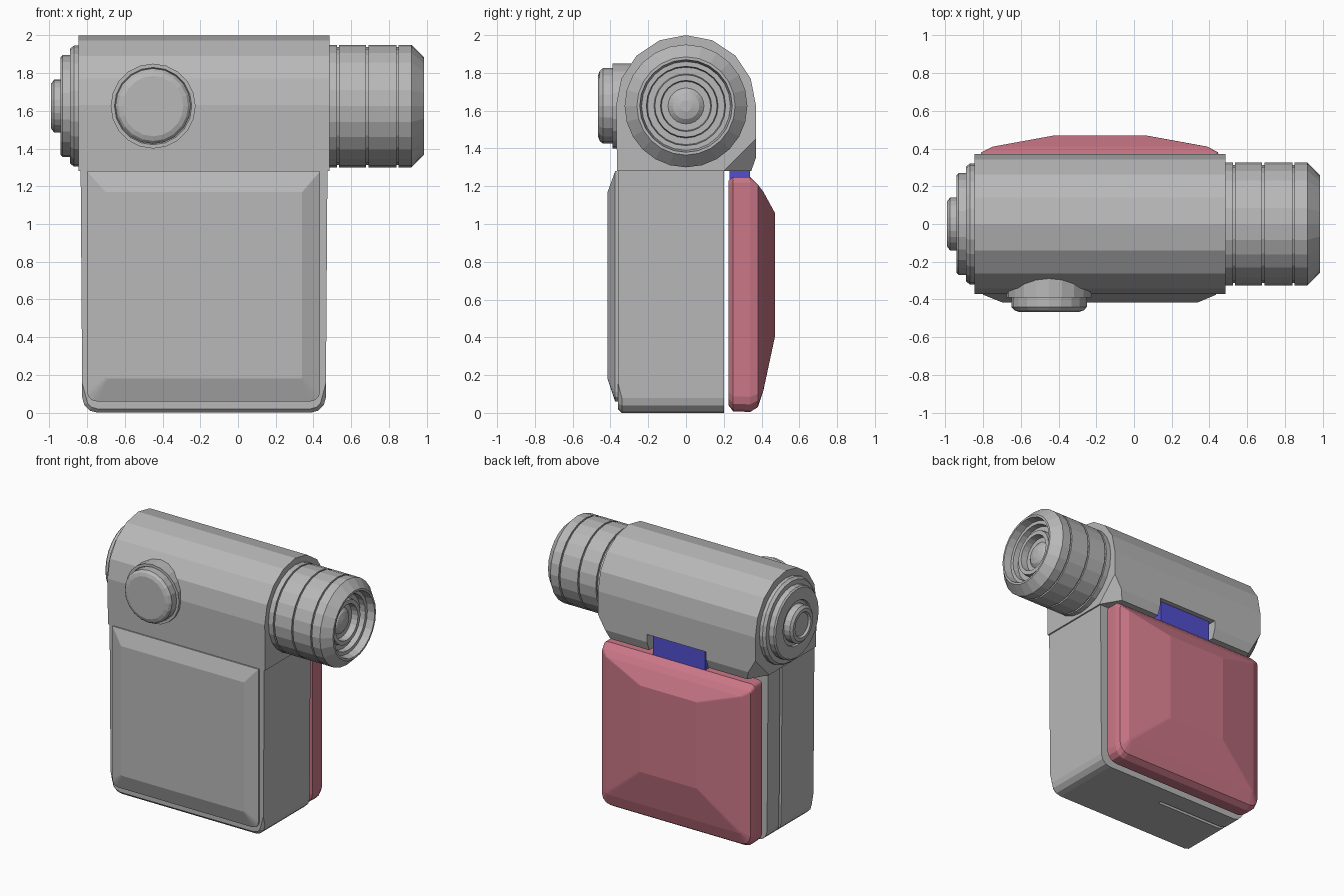
import bpy, bmesh, math
from mathutils import Vector, Matrix

if "Cube" in bpy.data.objects:
    bpy.data.objects.remove(bpy.data.objects["Cube"])


def material(name, rgb):
    m = bpy.data.materials.new(name)
    m.diffuse_color = (*rgb, 1)
    m.use_nodes = True
    m.node_tree.nodes["Principled BSDF"].inputs["Base Color"].default_value = m.diffuse_color
    return m


GREY = material("body grey", (0.48, 0.48, 0.48))
PINK = material("screen pink", (0.60, 0.185, 0.245))
BLUE = material("hinge blue", (0.085, 0.08, 0.62))
AXIS_Z = 1.625
MID_X = -0.18


def finish(bm, name, mat):
    bmesh.ops.recalc_face_normals(bm, faces=bm.faces)
    me = bpy.data.meshes.new(name)
    bm.to_mesh(me)
    bm.free()
    ob = bpy.data.objects.new(name, me)
    bpy.context.collection.objects.link(ob)
    me.materials.append(mat)
    return ob


def add_box(bm, x0, x1, y0, y1, z0, z1):
    m = Matrix.Translation(((x0 + x1) / 2, (y0 + y1) / 2, (z0 + z1) / 2))
    m = m @ Matrix.Diagonal((x1 - x0, y1 - y0, z1 - z0, 1))
    bmesh.ops.create_cube(bm, size=1, matrix=m)


def skin(bm, rings):
    """Join rings of equal point count and cap both ends."""
    rings = [[bm.verts.new(p) for p in r] for r in rings]
    n = len(rings[0])
    for a, b in zip(rings, rings[1:]):
        for i in range(n):
            bm.faces.new((a[i], a[(i + 1) % n], b[(i + 1) % n], b[i]))
    bm.faces.new(rings[0])
    bm.faces.new(rings[-1])


def turned(name, profile, sides, place):
    """Lathe (depth, radius) pairs; place maps (depth, u, v) to a point."""
    bm = bmesh.new()
    angles = [2 * math.pi * i / sides for i in range(sides)]
    skin(bm, [[place(d, r * math.cos(a), r * math.sin(a)) for a in angles]
              for d, r in profile])
    return finish(bm, name, GREY)


def plate(name, layers, mat, segs=3):
    """Loft rounded rectangles (y, x0, x1, z0, z1, bottom radius, top radius)."""
    bm = bmesh.new()
    rings = []
    for y, x0, x1, z0, z1, rb, rt in layers:
        ring = []
        corners = ((x1 - rt, z1 - rt, rt), (x0 + rt, z1 - rt, rt),
                   (x0 + rb, z0 + rb, rb), (x1 - rb, z0 + rb, rb))
        for q, (cx, cz, r) in enumerate(corners):
            for s in range(segs + 1):
                a = math.pi / 2 * (q + s / segs)
                ring.append((cx + r * math.cos(a), y, cz + r * math.sin(a)))
        rings.append(ring)
    skin(bm, rings)
    return finish(bm, name, mat)


def carve(ob, boxes):
    bm = bmesh.new()
    for b in boxes:
        add_box(bm, *b)
    cutter = finish(bm, "cutter", GREY)
    cutter.hide_render = True
    mod = ob.modifiers.new("carve", 'BOOLEAN')
    mod.operation = 'DIFFERENCE'
    mod.solver = 'EXACT'
    mod.object = cutter
    bpy.context.view_layer.objects.active = ob
    bpy.ops.object.modifier_apply(modifier=mod.name)
    bpy.data.objects.remove(cutter)


# Lower body: box with rounded bottom corners and a small front chamfer
bm = bmesh.new()
add_box(bm, -0.835, 0.475, -0.36, 0.20, 0, 1.40)
edges = [e for e in bm.edges if all(v.co.z < 0.01 for v in e.verts)
         and abs(e.verts[0].co.x - e.verts[1].co.x) < 0.01]
bmesh.ops.bevel(bm, geom=edges, offset=0.08, segments=3, profile=0.5, affect='EDGES')
edges = [e for e in bm.edges if all(v.co.y < -0.35 and v.co.z < 0.15 for v in e.verts)]
bmesh.ops.bevel(bm, geom=edges, offset=0.02, segments=1, affect='EDGES')
for v in bm.verts:
    v.co.x = MID_X + (v.co.x - MID_X) * (0.985 + 0.015 * v.co.z / 1.4)
lower = finish(bm, "lower_body", GREY)
# Seam running down the left side and half way along the bottom
carve(lower, [(-0.95, -0.805, 0.03, 0.055, -0.1, 1.27),
              (-0.90, -0.20, 0.0301, 0.0549, -0.1, 0.025)])

# Upper body: half-round barrel with a straight front and a rear overhang
bm = bmesh.new()
R = 0.37
prof = [(-0.365, 1.28)]
prof += [(R * math.cos(math.pi * (1 - i / 8)), 1.63 + R * math.sin(math.pi * i / 8))
         for i in range(9)]
prof += [(0.37, 1.35), (0.345, 1.28)]
skin(bm, [[(x, y, z) for y, z in prof] for x in (-0.845, 0.485)])
# Chamfer the overhang's two lower outer corners
for s, x in ((1, 0.485), (-1, -0.845)):
    bmesh.ops.bisect_plane(bm, geom=bm.verts[:] + bm.edges[:] + bm.faces[:],
                           plane_co=(x, 0.20, 1.28),
                           plane_no=Vector((1.7 * s, 1, -1)).normalized(),
                           clear_outer=True)
    bmesh.ops.holes_fill(bm, edges=[e for e in bm.edges if e.is_boundary], sides=0)
upper = finish(bm, "upper_barrel", GREY)
carve(upper, [(-0.43, 0.07, 0.215, 0.6, 1.1, 1.41)])

# Hinge tab in the notch
bm = bmesh.new()
add_box(bm, -0.40, 0.04, 0.23, 0.34, 1.22, 1.405)
finish(bm, "hinge_tab", BLUE)

# Flip-out screen
plate("flip_screen", [
    (0.225, -0.79, 0.43, 0.04, 1.23, 0.07, 0.02),
    (0.25, -0.82, 0.455, 0.008, 1.25, 0.08, 0.03),
    (0.34, -0.82, 0.455, 0.005, 1.25, 0.08, 0.03),
    (0.38, -0.81, 0.445, 0.03, 1.21, 0.07, 0.02),
    (0.41, -0.75, 0.39, 0.12, 1.17, 0.02, 0.01),
    (0.47, -0.42, 0.06, 0.40, 1.06, 0.01, 0.01)], PINK)

# Raised panel on the front
plate("front_panel", [
    (-0.34, -0.80, 0.435, 0.06, 1.28, 0.05, 0.004),
    (-0.375, -0.80, 0.435, 0.06, 1.28, 0.05, 0.004),
    (-0.415, -0.70, 0.34, 0.18, 1.17, 0.01, 0.004)], GREY)

# Lens with three thin grooves and a stepped hollow front
lens = [(0.40, 0.325)]
for g in (0.53, 0.685, 0.845):
    lens += [(g - 0.006, 0.325), (g - 0.006, 0.312), (g + 0.006, 0.312), (g + 0.006, 0.325)]
lens += [(0.92, 0.325), (0.985, 0.26), (0.985, 0.245), (0.93, 0.235), (0.93, 0.21),
         (0.89, 0.205), (0.89, 0.17), (0.92, 0.165), (0.92, 0.135), (0.87, 0.13),
         (0.87, 0.095), (0.89, 0.07), (0.90, 0.03)]
along_x = lambda d, u, v: (d, u, AXIS_Z + v)
turned("lens", lens, 24, along_x)

# Stepped eyepiece and button on the left end
turned("eyepiece", [
    (-0.80, 0.32), (-0.87, 0.32), (-0.89, 0.305), (-0.89, 0.27), (-0.93, 0.27),
    (-0.94, 0.26), (-0.94, 0.17), (-0.925, 0.165), (-0.925, 0.14), (-0.975, 0.14),
    (-0.99, 0.12), (-0.99, 0.095), (-0.975, 0.085)], 24, along_x)

# Round dial on the front
turned("front_dial", [
    (-0.20, 0.225), (-0.39, 0.225), (-0.39, 0.205), (-0.375, 0.20), (-0.44, 0.20),
    (-0.457, 0.185), (-0.466, 0.16)], 20,
    lambda d, u, v: (-0.45 + u, d, AXIS_Z + v))
